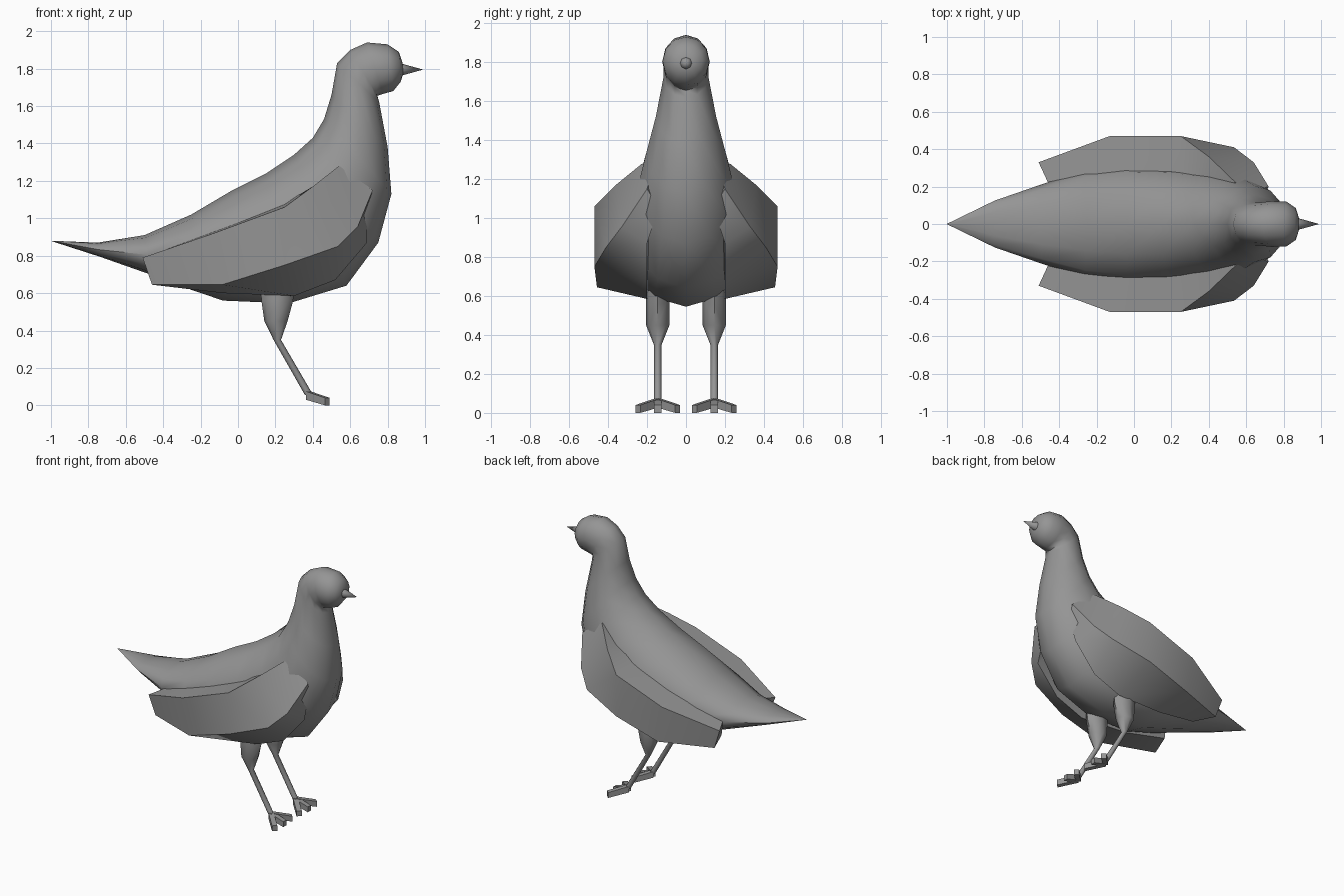
import bpy, bmesh, math
from mathutils import Vector

if "Cube" in bpy.data.objects:
    bpy.data.objects.remove(bpy.data.objects["Cube"])

grey = bpy.data.materials.new("plumage_grey")
grey.diffuse_color = (0.3, 0.3, 0.3, 1)
grey.use_nodes = True
grey.node_tree.nodes["Principled BSDF"].inputs["Base Color"].default_value = grey.diffuse_color


def loft(name, rings, angle=40, mirror=False):
    """Skin a list of equal-length rings and cap both ends."""
    bm = bmesh.new()
    loops = [[bm.verts.new(p) for p in ring] for ring in rings]
    n = len(loops[0])
    for a, b in zip(loops, loops[1:]):
        for i in range(n):
            j = (i + 1) % n
            bm.faces.new((a[i], a[j], b[j], b[i]))
    bm.faces.new(loops[0][::-1])
    bm.faces.new(loops[-1])
    bmesh.ops.remove_doubles(bm, verts=bm.verts, dist=0.0005)
    bmesh.ops.recalc_face_normals(bm, faces=bm.faces)
    mesh = bpy.data.meshes.new(name)
    bm.to_mesh(mesh)
    bm.free()
    mesh.materials.append(grey)
    obj = bpy.data.objects.new(name, mesh)
    bpy.context.collection.objects.link(obj)
    bpy.ops.object.select_all(action='DESELECT')
    obj.select_set(True)
    bpy.context.view_layer.objects.active = obj
    bpy.ops.object.shade_smooth_by_angle(angle=math.radians(angle))
    if mirror:
        mod = obj.modifiers.new("other_side", 'MIRROR')
        mod.use_axis = (False, True, False)
    return obj


def oval(center, u, v, sides):
    """Oval ring spanned by half-axis vectors u and v."""
    c, u, v = Vector(center), Vector(u), Vector(v)
    return [c + u * math.cos(t) + v * math.sin(t)
            for t in (math.tau * i / sides for i in range(sides))]


# Body, neck and head: back x, back z, belly x, belly z, half width
sections = [
    (-1.0, .88, -1.0, .879, .001),
    (-.75, .87, -.74, .795, .125),
    (-.50, .91, -.47, .70, .215),
    (-.25, 1.02, -.30, .635, .285),
    (-.03, 1.15, -.08, .56, .315),
    (.15, 1.24, .27, .545, .32),
    (.30, 1.34, .58, .64, .29),
    (.40, 1.43, .75, .87, .25),
    (.46, 1.53, .82, 1.13, .205),
    (.50, 1.66, .80, 1.38, .155),
    (.53, 1.83, .755, 1.62, .115),
    (.60, 1.90, .745, 1.655, .115),
    (.69, 1.94, .775, 1.665, .122),
    (.80, 1.93, .83, 1.68, .12),
    (.86, 1.89, .87, 1.73, .085),
    (.88, 1.83, .882, 1.77, .035),
]
body = []
for tx, tz, bx, bz, w in sections:
    top, bottom = Vector((tx, 0, tz)), Vector((bx, 0, bz))
    body.append(oval((top + bottom) / 2, (top - bottom) / 2, (0, w, 0), 12))
loft("body", body, 60)

# Beak
loft("beak", [oval((x, 0, 1.795), (0, 0, r), (0, r, 0), 8)
              for x, r in ((.86, .036), (.99, .0001))], 50)

# Folded wings: inner top, outer top, outer bottom, inner bottom
loft("wings", [
    [(-.45, .20, .81), (-.51, .33, .79), (-.46, .32, .645), (-.40, .15, .66)],
    [(-.13, .20, .93), (-.13, .47, .92), (-.085, .457, .645), (-.08, .18, .60)],
    [(.25, .20, 1.08), (.25, .47, 1.06), (.25, .47, .75), (.30, .20, .585)],
    [(.40, .18, 1.15), (.40, .36, 1.17), (.535, .41, .85), (.52, .20, .67)],
    [(.48, .15, 1.22), (.54, .225, 1.28), (.64, .33, .955), (.69, .20, .87)],
    [(.50, .10, 1.20), (.60, .17, 1.25), (.72, .20, 1.15), (.69, .14, 1.05)],
], 35, True)

# Legs: thigh tapering to a thin shank
loft("legs", [oval((x, .145, z), (rx, 0, 0), (0, ry, 0), 8)
              for x, z, rx, ry in ((.21, .68, .09, .06), (.21, .56, .085, .06),
                                   (.203, .45, .062, .06), (.21, .35, .02, .02),
                                   (.38, .055, .022, .018))], 50, True)

# Three splayed toes on each foot
for label, spread, length in (("inner", -45, .145), ("middle", 0, .115), ("outer", 45, .145)):
    a = math.radians(spread)
    out = Vector((math.cos(a), math.sin(a), 0))
    side = Vector((-out.y, out.x, 0)) * .018
    base = Vector((.375, .145, 0))
    rings = []
    for d, lo, hi in ((0, .03, .075), (length, .0, .04)):
        p = base + out * d
        rings.append([p - side + Vector((0, 0, lo)), p + side + Vector((0, 0, lo)),
                      p + side + Vector((0, 0, hi)), p - side + Vector((0, 0, hi))])
    loft(label + "_toes", rings, 20, True)
